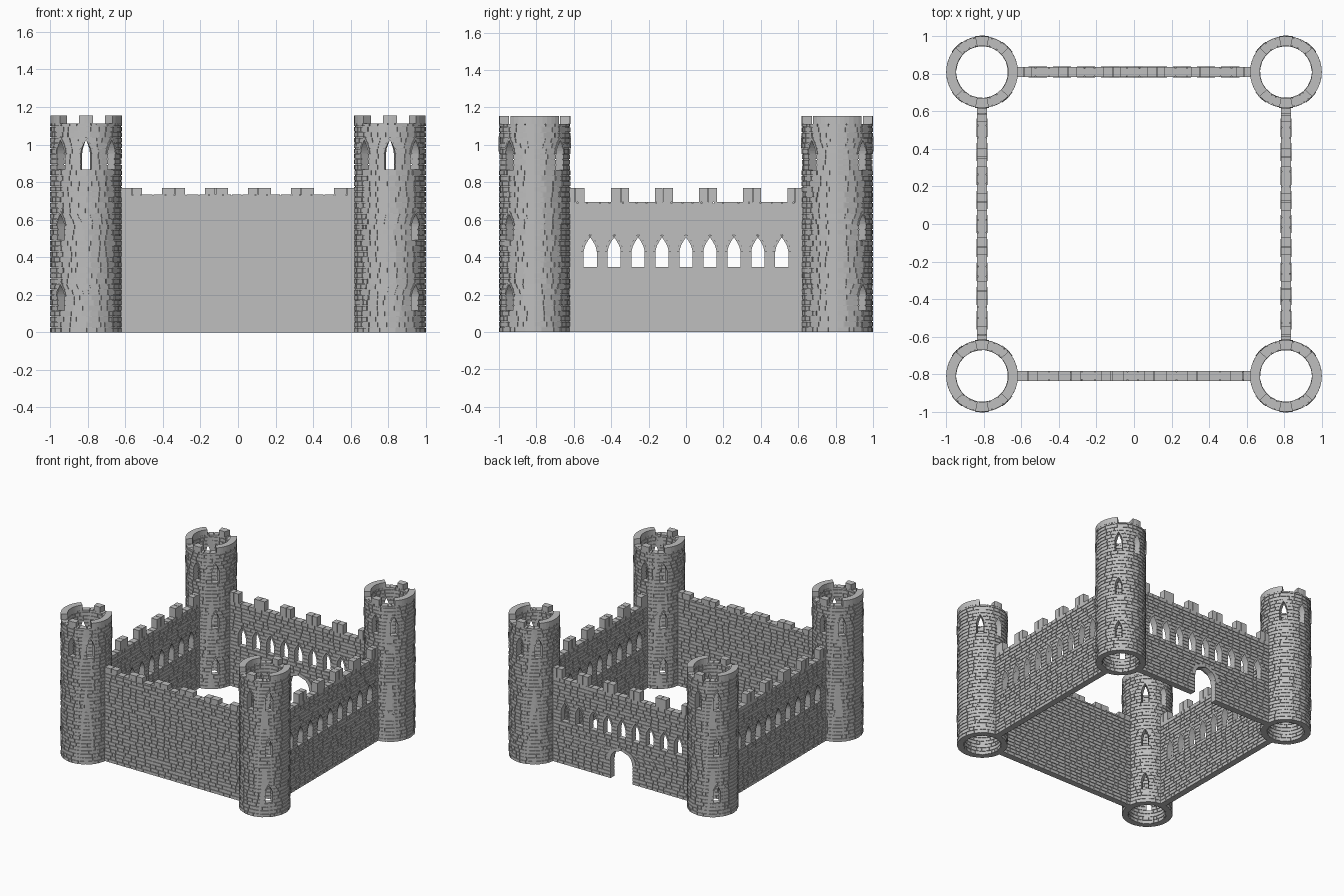
import bpy, bmesh, random
from math import pi, cos, sin, radians

random.seed(4)
cube = bpy.data.objects.get("Cube")
if cube:
    bpy.data.objects.remove(cube, do_unlink=True)

# One grey stone throughout
GREY = (0.52, 0.52, 0.52, 1)
stone = bpy.data.materials.new("grey stone")
stone.use_nodes = True
stone.diffuse_color = GREY
stone.node_tree.nodes["Principled BSDF"].inputs["Base Color"].default_value = GREY
stone.node_tree.nodes["Principled BSDF"].inputs["Roughness"].default_value = 0.9

ROW = 0.0289       # height of a masonry course
CORE = 0.02        # half thickness of the core
FACE = 0.026       # half thickness including the stones
CENTRE = 0.809     # distance of walls and towers from the middle
RADIUS = 0.165     # mid radius of a tower shell
EPS = 0.0001


class Opening:
    """Arched opening; power and root set a pointed or a round head."""
    def __init__(self, u, bottom, spring, top, width, power=1.7, root=1.0):
        self.u, self.bottom, self.spring, self.top = u, bottom, spring, top
        self.width, self.power, self.root = width, power, root

    def half(self, z):
        if z > self.top:
            return 0.0
        t = max(0.0, (z - self.spring) / (self.top - self.spring))
        return self.width * (1 - t ** self.power) ** self.root

    def meets(self, low, high):
        return self.bottom < high - EPS and self.top > low + EPS


class Masonry:
    """Collects stone blocks; place maps (along, depth, height) to space."""
    def __init__(self, place):
        self.place, self.verts, self.faces = place, [], []

    def block(self, quad, d0, d1):
        n = len(self.verts)
        for d in (d0, d1):
            self.verts += [self.place(u, d, z) for u, z in quad]
        self.faces += [(n, n + 1, n + 2, n + 3), (n + 7, n + 6, n + 5, n + 4)]
        for i in range(4):
            j = (i + 1) % 4
            self.faces.append((n + i, n + i + 4, n + j + 4, n + j))

    def strip(self, span, low, high, size, jitter=0.0, gap=0.0):
        """Split a span into quads, each inset by its joint."""
        a0, a1, b0, b1 = span
        n = max(1, round((b0 + b1 - a0 - a1) / 2 / size))
        cuts = [(i + random.uniform(-jitter, jitter) * (0 < i < n)) / n
                for i in range(n + 1)]
        for i in range(n):
            f, g = cuts[i], cuts[i + 1]
            left = gap / 2 if i else 0
            right = gap / 2 if i < n - 1 else 0
            yield [(a0 + (b0 - a0) * f + left, low), (a0 + (b0 - a0) * g - right, low),
                   (a1 + (b1 - a1) * g - right, high), (a1 + (b1 - a1) * f + left, high)]

    def spans(self, openings, low, high, start, end):
        """Solid stretches of a course between the openings."""
        a0 = a1 = start
        for o in sorted(openings, key=lambda o: o.u):
            if o.meets(low, high):
                h0, h1 = o.half(low + EPS), o.half(high - EPS)
                yield a0, a1, o.u - h0, o.u - h1
                a0, a1 = o.u + h0, o.u + h1
        yield a0, a1, end, end

    def build(self, rows, start, end, openings, size, gap, core_size):
        # core, sliced finely only where an opening passes
        levels = [rows[0], rows[-1] - 0.006]
        for low, high in zip(rows, rows[1:]):
            if any(o.meets(low, high) for o in openings):
                levels += [low, (low + high) / 2, high]
        levels = sorted(set(levels))
        for low, high in zip(levels, levels[1:]):
            for span in self.spans(openings, low, high, start, end):
                for quad in self.strip(span, low, high, core_size):
                    self.block(quad, -CORE, CORE)
        # stone courses on both faces, the last course running right through
        for low, high in zip(rows, rows[1:]):
            for span in self.spans(openings, low, high - 0.005, start, end):
                if high == rows[-1]:
                    for quad in self.strip(span, low, high, size, 0.25, gap):
                        self.block(quad, -FACE, FACE)
                    continue
                for side in (-1, 1):
                    for quad in self.strip(span, low, high - 0.005, size, 0.3, gap):
                        self.block(quad, side * CORE, side * FACE)

    def arch_stones(self, o, side=1, n=4):
        """Raised wedge stones around the head of an opening."""
        zs = [o.spring + (o.top - o.spring) * i / n for i in range(n + 1)]
        for s in (-1, 1):
            for low, high in zip(zs, zs[1:]):
                inner = [(o.half(z), z) for z in (low, high)]
                outer = [(x * 1.3 + 0.003, o.spring + (z - o.spring) * 1.25)
                         for x, z in inner]
                quad = [inner[0], outer[0], outer[1], inner[1]]
                self.block([(o.u + s * x, z) for x, z in quad],
                           side * CORE, side * 0.029)

    def merlon(self, a, b, low, high, size, gap):
        for quad in self.strip((a, a, b, b), low, high, size, 0.15, gap):
            self.block(quad, -FACE, FACE)

    def finish(self, name):
        mesh = bpy.data.meshes.new(name)
        mesh.from_pydata(self.verts, [], self.faces)
        mesh.materials.append(stone)
        bm = bmesh.new()
        bm.from_mesh(mesh)
        bmesh.ops.recalc_face_normals(bm, faces=bm.faces)
        bm.to_mesh(mesh)
        bm.free()
        bpy.context.collection.objects.link(bpy.data.objects.new(name, mesh))


def courses(count, last=None):
    return [ROW * i for i in range(count + 1)] + ([last] if last else [])


# Curtain walls: solid at the front, arcaded elsewhere, with a gate at the back
END = 0.635
arcade = [Opening(0.128 * i, ROW * 12, 0.43, 0.505, 0.035) for i in range(-4, 5)]
gate = Opening(0, 0, 0.15, 0.25, 0.1, 2, 0.5)
for turn, name in enumerate(["front_wall", "left_wall", "back_wall", "right_wall"]):
    a = turn * pi / 2

    def on_wall(u, d, z, c=cos(a), s=sin(a)):
        r = CENTRE + d
        return (c * u + s * r, s * u - c * r, z)

    wall = Masonry(on_wall)
    front = name == "front_wall"
    openings = [] if front else arcade + ([gate] if name == "back_wall" else [])
    rows = courses(25, 0.735) if front else courses(24)
    wall.build(rows, -END, END, openings, 0.06, 0.005, 2)
    for o in openings:
        wall.arch_stones(o)
        wall.arch_stones(o, -1)
    pitch, half = (0.229, 0.062) if front else (0.236, 0.048)
    for i in range(6):
        u = pitch * (i - 2.5)
        wall.merlon(max(-END, u - half), min(END, u + half), rows[-1], 0.77, 0.05, 0.004)
    wall.finish(name)

# Corner towers: open shells with six belfry windows and diagonal lower windows
belfry = [Opening(radians(angle), ROW * 30, 0.95, 1.025, 0.15)
          for angle in (45, 90, 135, 225, 270, 315)]
lower = [Opening(radians(angle), ROW * row, ROW * row + 0.075, ROW * row + 0.14, 0.14)
         for row in (4, 17) for angle in (45, 225)]
for sx, sy, name in [(1, -1, "front_left_tower"), (-1, -1, "front_right_tower"),
                     (1, 1, "back_left_tower"), (-1, 1, "back_right_tower")]:

    def on_tower(u, d, z, sx=sx, sy=sy):
        r = RADIUS + d
        return (sx * (CENTRE + r * cos(u)), sy * (CENTRE + r * sin(u)), z)

    tower = Masonry(on_tower)
    rows = courses(38, 1.112)
    tower.build(rows, 0, 2 * pi, belfry + lower, 0.27, 0.027, 2 * pi / 36)
    for o in belfry + lower:
        tower.arch_stones(o)
    # narrow merlons to front and back, broad ones to the sides
    for middle, half in ((0, 43), (90, 11), (180, 43), (270, 11)):
        tower.merlon(radians(middle - half), radians(middle + half),
                     rows[-1], 1.155, 0.14, 0.0)
    tower.finish(name)
